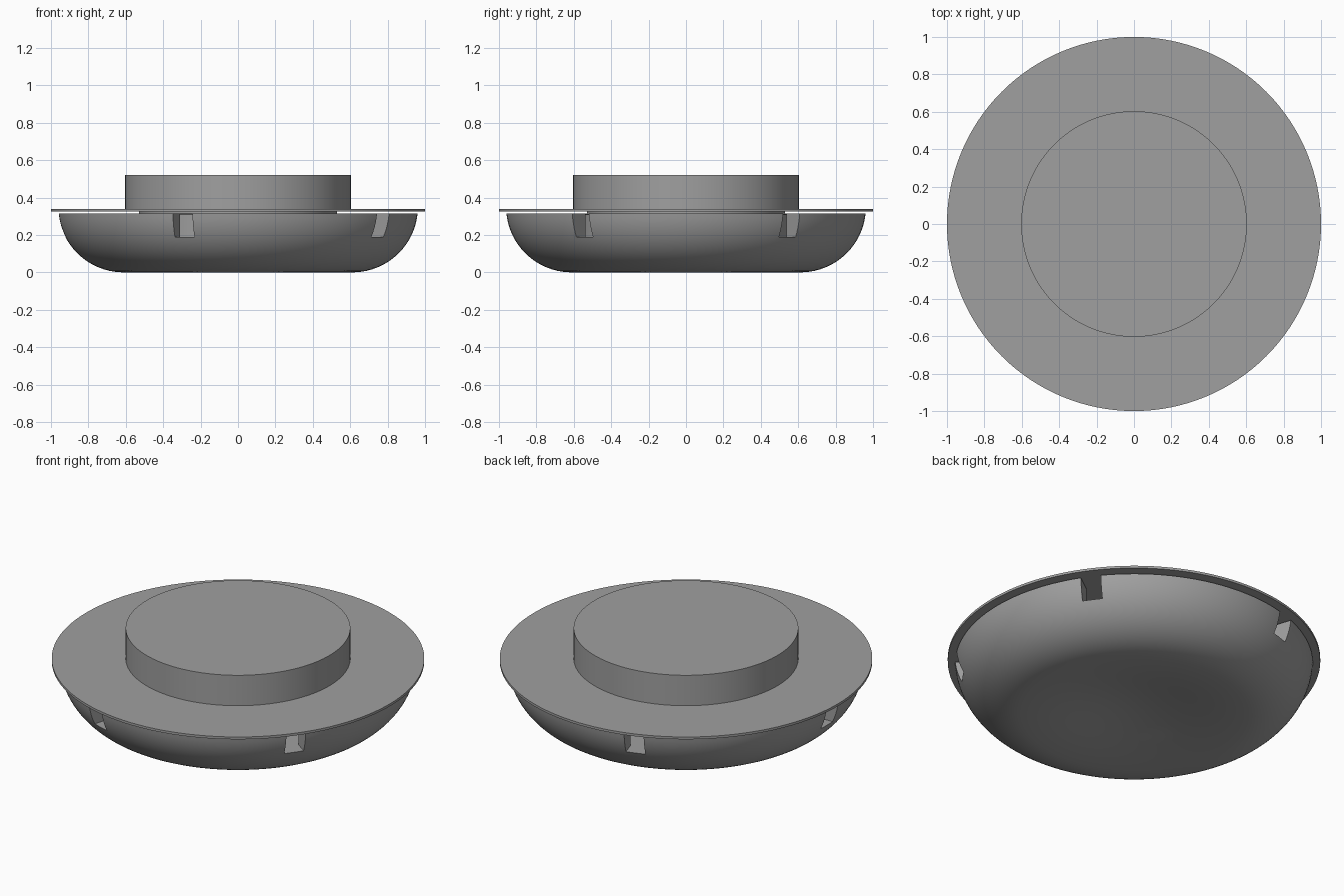
import bpy, bmesh, math
from mathutils import Matrix

cube = bpy.data.objects.get("Cube")
if cube:
    bpy.data.objects.remove(cube, do_unlink=True)

SEGMENTS = 128

grey = bpy.data.materials.new("matte_grey")
grey.use_nodes = True
colour = (0.35, 0.35, 0.35, 1)
grey.diffuse_color = colour
grey.node_tree.nodes["Principled BSDF"].inputs["Base Color"].default_value = colour


def add_object(name, bm):
    bmesh.ops.recalc_face_normals(bm, faces=bm.faces)
    mesh = bpy.data.meshes.new(name)
    bm.to_mesh(mesh)
    bm.free()
    mesh.materials.append(grey)
    obj = bpy.data.objects.new(name, mesh)
    bpy.context.collection.objects.link(obj)
    return obj


def lathe(name, profile):
    """Spin an (r, z) profile, starting and ending on the axis, into a solid."""
    bm = bmesh.new()
    verts = [bm.verts.new((r, 0, z)) for r, z in profile]
    edges = [bm.edges.new(pair) for pair in zip(verts, verts[1:])]
    bmesh.ops.spin(bm, geom=verts + edges, cent=(0, 0, 0), axis=(0, 0, 1),
                   angle=math.tau, steps=SEGMENTS)
    bmesh.ops.remove_doubles(bm, verts=bm.verts, dist=0.0001)
    return add_object(name, bm)


def select_only(obj):
    bpy.ops.object.select_all(action="DESELECT")
    obj.select_set(True)
    bpy.context.view_layer.objects.active = obj


def smooth(obj):
    select_only(obj)
    bpy.ops.object.shade_smooth_by_angle(angle=math.radians(30))


def disc(name, radius, bottom, top):
    smooth(lathe(name, [(0, bottom), (radius, bottom), (radius, top), (0, top)]))


# Bowl body: gently dished base, rounded flank, thick rim, shallow cavity inside
base, bend, steps = 0.612, 0.35, 20
dish_height = 0.06
sweep = math.radians(84)
dish = [(base * i / steps, dish_height * (1 + math.cos(math.pi * i / steps)) / 2)
        for i in range(steps)]
flank = [(base + bend * math.sin(sweep * i / steps),
          bend - bend * math.cos(sweep * i / steps)) for i in range(steps + 1)]
inside = [(0.84, flank[-1][1]), (0.84, 0.187), (0, 0.187)]
bowl = lathe("bowl", dish + flank + inside)

# Five openings through the rim, evenly spaced
bm = bmesh.new()
for i in range(5):
    turn = Matrix.Rotation(math.radians(36 + 72 * i), 4, "Z")
    place = Matrix.Translation((0.95, 0, 0.29))
    size = Matrix.Diagonal((0.26, 0.11, 0.2, 1))
    bmesh.ops.create_cube(bm, size=1, matrix=turn @ place @ size)
cutter = add_object("notch_cutter", bm)
cutter.hide_render = True
cut = bowl.modifiers.new("notches", "BOOLEAN")
cut.operation = "DIFFERENCE"
cut.solver = "EXACT"
cut.object = cutter
select_only(bowl)
bpy.ops.object.modifier_apply(modifier=cut.name)
bpy.data.objects.remove(cutter, do_unlink=True)
smooth(bowl)

# Stepped neck in the cavity, thin lid plate and raised drum
smooth(lathe("neck", [(0, 0.18), (0.58, 0.18), (0.58, 0.31), (0.53, 0.315),
                      (0.53, 0.335), (0, 0.335)]))
disc("lid_plate", 1.0, 0.326, 0.34)
disc("drum", 0.603, 0.335, 0.52)
